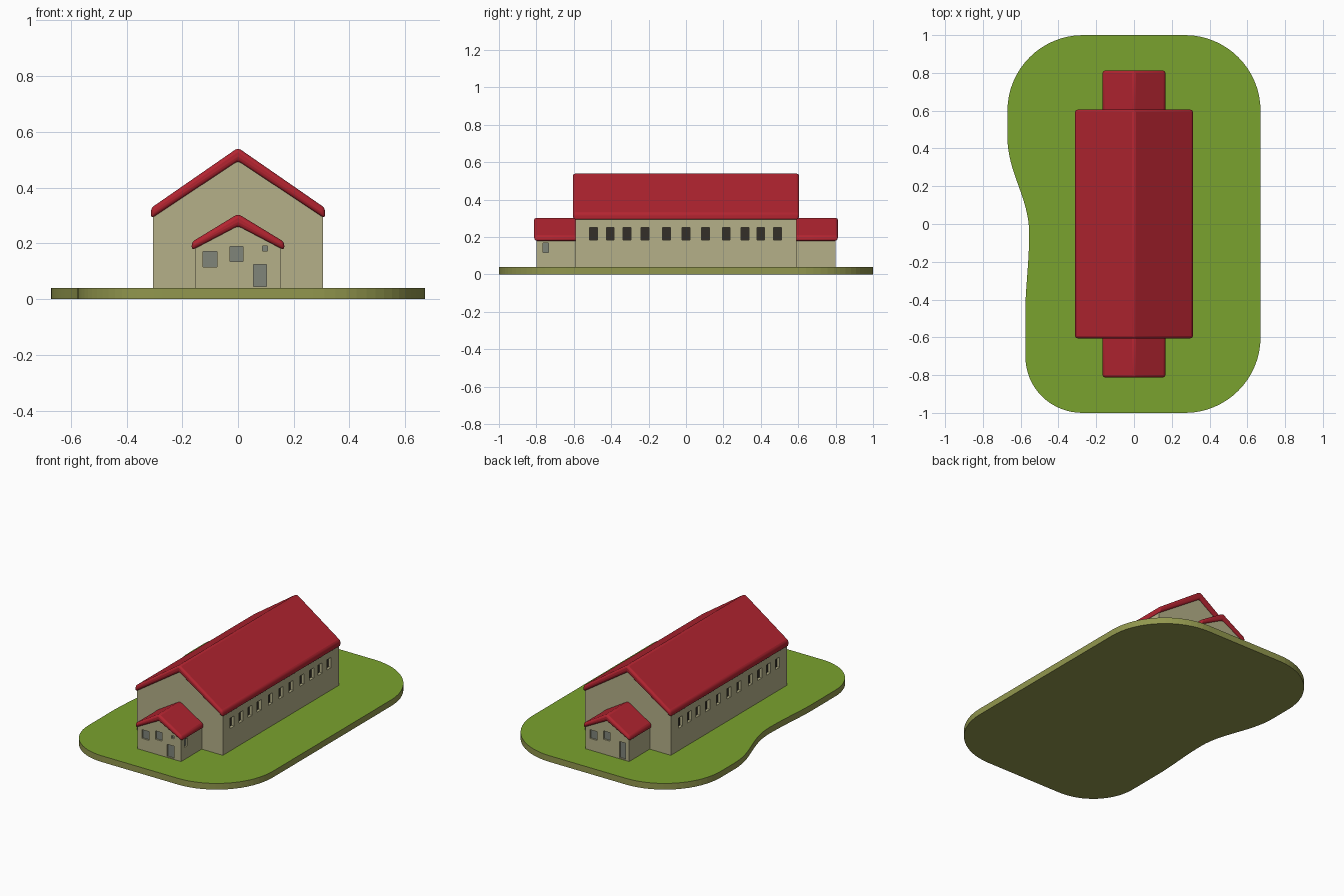
import bpy, bmesh
from mathutils import Vector
from mathutils.geometry import interpolate_bezier

if "Cube" in bpy.data.objects:
    bpy.data.objects.remove(bpy.data.objects["Cube"])


def material(name, r, g, b):
    m = bpy.data.materials.new(name)
    lin = [((c / 255 + 0.055) / 1.055) ** 2.4 for c in (r, g, b)]
    m.diffuse_color = (*lin, 1)
    m.use_nodes = True
    m.node_tree.nodes["Principled BSDF"].inputs["Base Color"].default_value = m.diffuse_color
    return m


GRASS = material("grass_green", 122, 162, 46)
EARTH = material("olive_earth", 146, 151, 78)
WALL = material("beige_wall", 181, 176, 137)
ROOF = material("red_roof", 178, 36, 48)
GLASS = material("grey_pane", 128, 133, 122)
DARK = material("dark_window", 52, 47, 40)


def make_object(name, bm, *mats):
    bmesh.ops.recalc_face_normals(bm, faces=bm.faces)
    me = bpy.data.meshes.new(name)
    bm.to_mesh(me)
    bm.free()
    for m in mats:
        me.materials.append(m)
    ob = bpy.data.objects.new(name, me)
    bpy.context.collection.objects.link(ob)
    return ob


def extrude(name, pts, vec, *mats):
    """Extrude a closed polygon of 3D points along vec."""
    bm = bmesh.new()
    f = bm.faces.new([bm.verts.new(p) for p in pts])
    new = bmesh.ops.extrude_face_region(bm, geom=[f])["geom"]
    bmesh.ops.translate(bm, vec=vec, verts=[v for v in new if isinstance(v, bmesh.types.BMVert)])
    return make_object(name, bm, *mats)


def add_box(bm, centre, size):
    for v in bmesh.ops.create_cube(bm, size=1)["verts"]:
        v.co = Vector(centre) + Vector([a * b for a, b in zip(v.co, size)])


def gabled_walls(name, w, y0, y1, eave, apex):
    prof = [(-w, 0.035), (w, 0.035), (w, eave), (0, apex), (-w, eave)]
    return extrude(name, [(x, y0, z) for x, z in prof], (0, y1 - y0, 0), WALL)


def gabled_roof(name, w, y0, y1, top, eave, thick, drop):
    prof = [(-w, eave - drop), (0, top - thick), (w, eave - drop), (w, eave), (0, top), (-w, eave)]
    ob = extrude(name, [(x, y0, z) for x, z in prof], (0, y1 - y0, 0), ROOF)
    b = ob.modifiers.new("rounded", 'BEVEL')
    b.width, b.segments, b.limit_method = 0.013, 3, 'ANGLE'
    bpy.context.view_layer.objects.active = ob
    ob.select_set(True)
    bpy.ops.object.shade_smooth_by_angle()
    ob.select_set(False)
    return ob


def openings(wall, name, items, mat, depth=0.02):
    """Cut recesses and fit a pane. item = (centre on wall, outward axis vector, width, height)."""
    cut, pane = bmesh.new(), bmesh.new()
    for c, n, w, h in items:
        c, n = Vector(c), Vector(n)
        across = (abs(n.y), abs(n.x))

        def size(d, grow=0):
            return (across[0] * (w + grow) + abs(n.x) * d, across[1] * (w + grow) + abs(n.y) * d, h + grow)
        add_box(cut, c, size(2 * depth))
        add_box(pane, c - n * depth, size(0.004, 0.002))
    cutter = make_object(name + "_cutter", cut, WALL)
    cutter.hide_render = True
    m = wall.modifiers.new("cut", 'BOOLEAN')
    m.operation, m.solver, m.object = 'DIFFERENCE', 'EXACT', cutter
    bpy.context.view_layer.objects.active = wall
    bpy.ops.object.modifier_apply(modifier=m.name)
    bpy.data.objects.remove(cutter)
    make_object(name, pane, mat)


# lawn slab: bezier outline, (point, handle in, handle out)
knots = [((0.27, 1), (0.20, 1), (0.49, 1)),
         ((-0.27, 1), (-0.2, 1), (-0.49, 1)),
         ((-0.67, 0.60), (-0.67, 0.82), (-0.67, 0.55)),
         ((-0.67, 0.46), (-0.67, 0.5), (-0.67, 0.27)),
         ((-0.555, -0.05), (-0.555, 0.14), (-0.555, -0.2)),
         ((-0.575, -0.45), (-0.575, -0.35), (-0.575, -0.5)),
         ((-0.575, -0.70), (-0.575, -0.65), (-0.575, -0.87)),
         ((-0.27, -1), (-0.44, -1), (-0.2, -1)),
         ((0.27, -1), (0.2, -1), (0.49, -1)),
         ((0.67, -0.60), (0.67, -0.82), (0.67, -0.5)),
         ((0.67, 0.60), (0.67, 0.5), (0.67, 0.82))]
# the last handle pair closes back on the first knot
knots[0] = ((0.27, 1), (0.49, 1), (0.2, 1))
outline = []
for a, b in zip(knots, knots[1:] + knots[:1]):
    seg = [Vector((*p, 0)) for p in (a[0], a[2], b[1], b[0])]
    outline += interpolate_bezier(*seg, 17)[:-1]
lawn = extrude("lawn", outline, (0, 0, 0.04), GRASS, EARTH)
for f in lawn.data.polygons:
    f.material_index = 0 if f.normal.z > 0.5 else 1

# main hall with a row of windows on each long side
hall = gabled_walls("hall_walls", 0.305, -0.59, 0.59, 0.305, 0.515)
gabled_roof("hall_roof", 0.312, -0.605, 0.605, 0.543, 0.327, 0.047, 0.038)
rows = [-0.495, -0.405, -0.315, -0.22, -0.105, 0, 0.105, 0.215, 0.315, 0.4, 0.49]
openings(hall, "hall_windows",
         [((s * 0.305, y, 0.217), (s, 0, 0), 0.042, 0.066) for s in (-1, 1) for y in rows], DARK)

# front and back annexes
for s, label in ((-1, "front"), (1, "back")):
    lo, hi = sorted((s * 0.8, s * 0.58))
    annex = gabled_walls(label + "_annex_walls", 0.155, lo, hi, 0.188, 0.28)
    lo, hi = sorted((s * 0.812, s * 0.58))
    gabled_roof(label + "_annex_roof", 0.166, lo, hi, 0.306, 0.205, 0.044, 0.03)
    n, y = (0, s, 0), s * 0.8
    items = [((s * 0.1, y, 0.143), n, 0.05, 0.056),
             ((s * 0.005, y, 0.162), n, 0.046, 0.054)]
    if s < 0:
        items += [((0.079, y, 0.085), n, 0.048, 0.08),
                  ((0.097, y, 0.181), n, 0.018, 0.018),
                  ((0.155, -0.75, 0.143), (1, 0, 0), 0.03, 0.05)]
    else:
        items += [((-0.108, y, 0.098), n, 0.046, 0.106)]
    openings(annex, label + "_door_and_windows", items, GLASS, 0.012)
